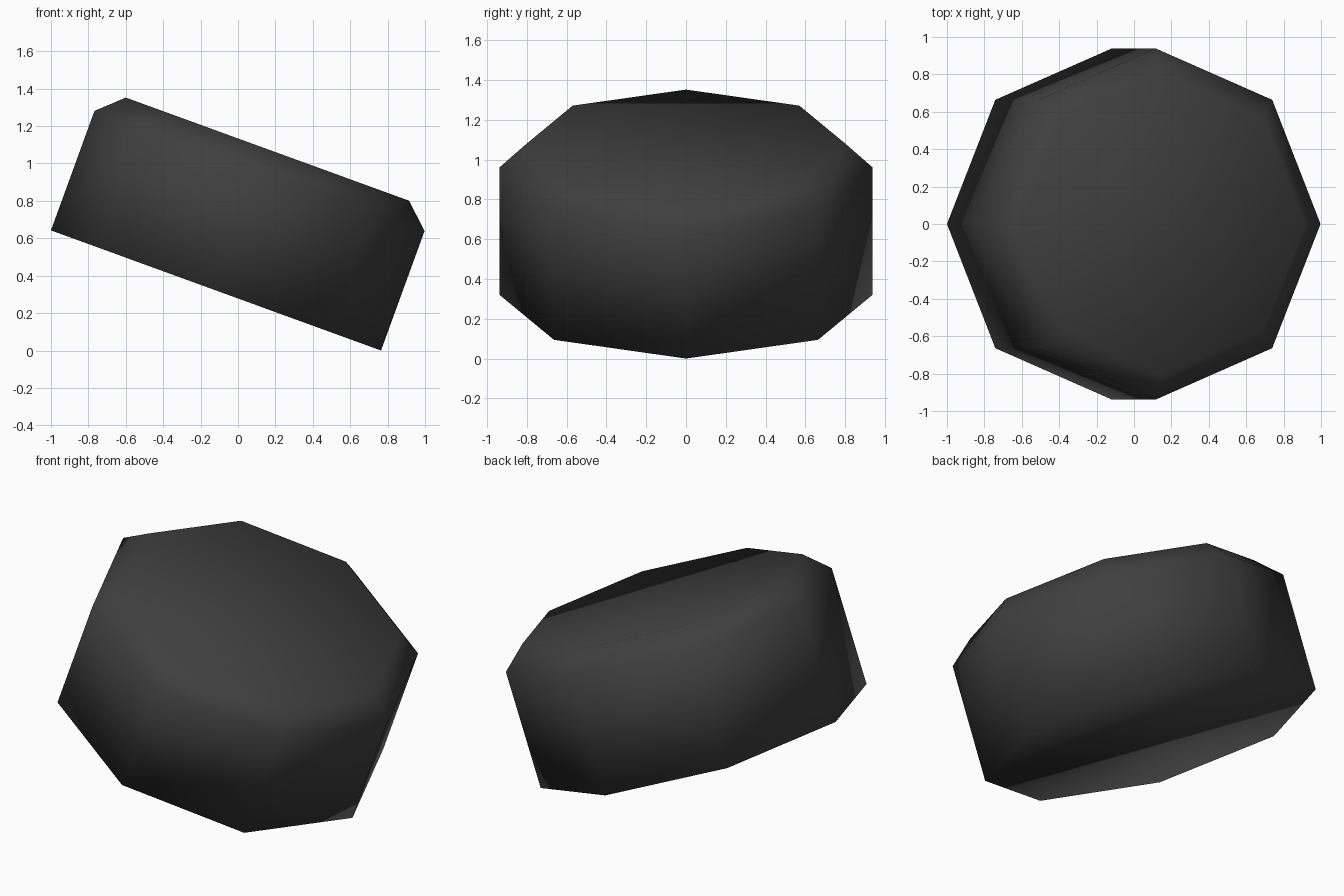
import bpy
import bmesh
import math
from mathutils import Matrix, Vector

default = bpy.data.objects.get("Cube")
if default:
    bpy.data.objects.remove(default, do_unlink=True)

# Overall proportions
SIDES = 8
TILT = math.radians(20)
RADIUS = 0.939
PROFILE = [(RADIUS, 0.0), (RADIUS, 0.68), (0.806, 0.804)]  # radius, height

# Dark stone material
stone = bpy.data.materials.new("dark_grey")
stone.use_nodes = True
colour = (0.05, 0.05, 0.05, 1)
stone.diffuse_color = colour
bsdf = next(n for n in stone.node_tree.nodes if n.type == 'BSDF_PRINCIPLED')
bsdf.inputs["Base Color"].default_value = colour

# Octagonal block: stacked rings with a chamfered upper rim
bm = bmesh.new()
rings = []
for radius, height in PROFILE:
    angles = [math.tau * i / SIDES for i in range(SIDES)]
    rings.append([bm.verts.new((radius * math.cos(a), radius * math.sin(a), height))
                  for a in angles])
for low, high in zip(rings, rings[1:]):
    for i in range(SIDES):
        j = (i + 1) % SIDES
        bm.faces.new((low[i], low[j], high[j], high[i]))

# Flat underside and top
bm.faces.new(list(reversed(rings[0])))
bm.faces.new(rings[-1])

# Lean the block toward +x with its lowest corner on the ground
lift = Vector((RADIUS * math.cos(TILT) - 1, 0, RADIUS * math.sin(TILT)))
bm.transform(Matrix.Translation(lift) @ Matrix.Rotation(TILT, 4, 'Y'))
bmesh.ops.recalc_face_normals(bm, faces=bm.faces)
for face in bm.faces:
    face.smooth = True

mesh = bpy.data.meshes.new("tilted_block")
bm.to_mesh(mesh)
bm.free()
mesh.materials.append(stone)
block = bpy.data.objects.new("tilted_block", mesh)
bpy.context.collection.objects.link(block)
